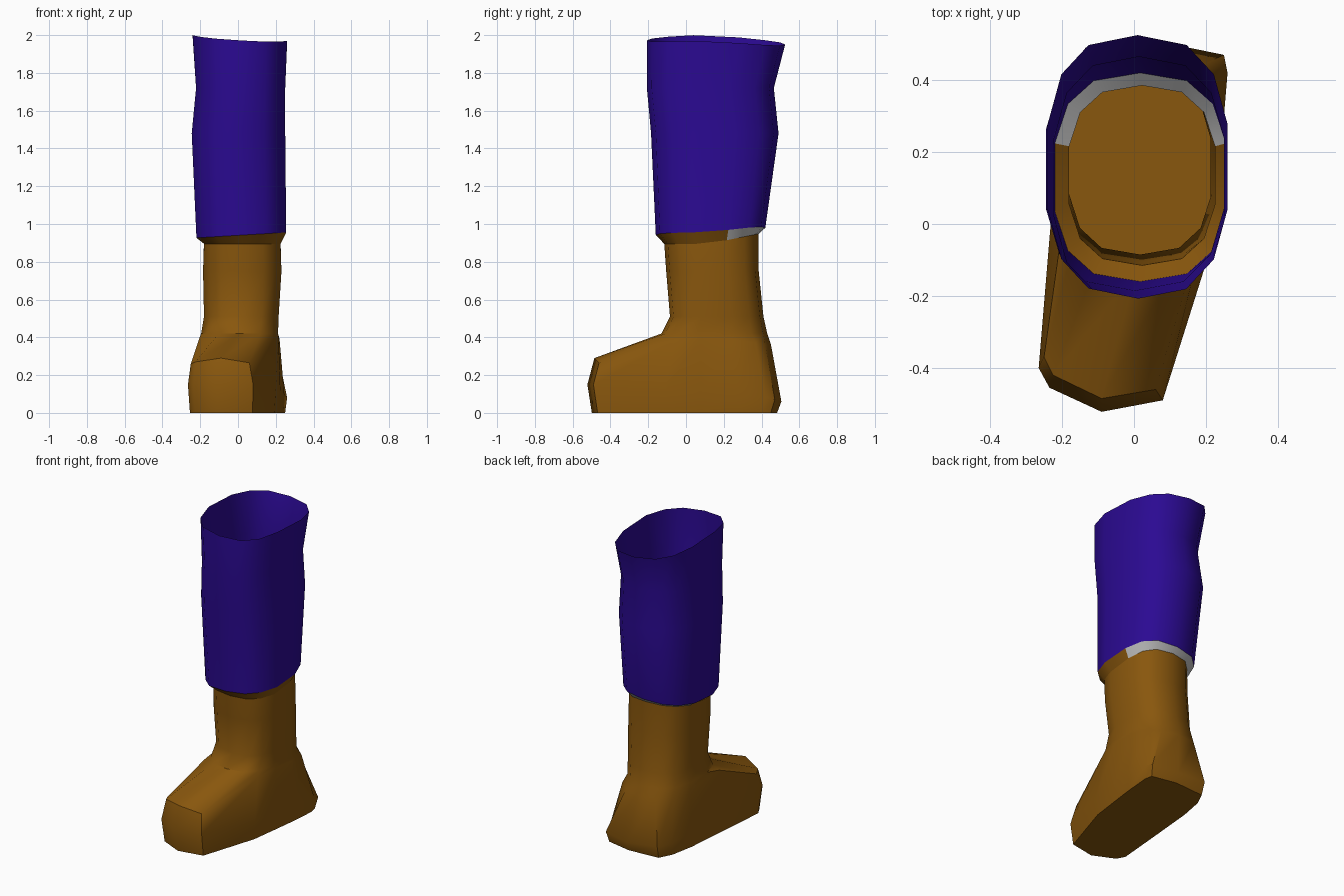
import bpy, bmesh, math

cube = bpy.data.objects.get("Cube")
if cube:
    bpy.data.objects.remove(cube)

SIDES = 14


def material(name, color):
    mat = bpy.data.materials.new(name)
    mat.use_nodes = True
    mat.diffuse_color = color
    mat.node_tree.nodes["Principled BSDF"].inputs["Base Color"].default_value = color
    return mat


purple = material("purple cloth", (0.024, 0.003, 0.29, 1))
brown = material("brown leather", (0.25, 0.095, 0.004, 1))
grey = material("pale grey lining", (0.55, 0.55, 0.55, 1))


def oval(x0, x1, y0, y1, height, power=0.75):
    """Squarish ring of points inside the given limits; height is a function of x, y."""
    ring = []
    for i in range(SIDES):
        a = math.radians(-90 + (i - 2) * 360 / SIDES)
        c, s = math.cos(a), math.sin(a)
        # widest points are pushed out so the flat sides reach the limits
        x = (x0 + x1) / 2 + (x1 - x0) / 2 * math.copysign(min(1, 1.02 * abs(c) ** power), c)
        y = (y0 + y1) / 2 + (y1 - y0) / 2 * math.copysign(abs(s) ** power, s)
        ring.append((x, y, height(x, y)))
    return ring


def level(z):
    return lambda x, y: z


def loft(name, rings, mats, floor=False, rule=None):
    bm = bmesh.new()
    loops = [[bm.verts.new(p) for p in ring] for ring in rings]
    for low, high in zip(loops, loops[1:]):
        for i in range(SIDES):
            j = (i + 1) % SIDES
            bm.faces.new((low[i], low[j], high[j], high[i]))
    if floor:
        bm.faces.new(reversed(loops[0]))
    if rule:
        for face in bm.faces:
            face.material_index = rule(face.calc_center_median())
    mesh = bpy.data.meshes.new(name)
    bm.to_mesh(mesh)
    bm.free()
    for mat in mats:
        mesh.materials.append(mat)
    obj = bpy.data.objects.new(name, mesh)
    bpy.context.collection.objects.link(obj)
    bpy.ops.object.select_all(action='DESELECT')
    obj.select_set(True)
    bpy.context.view_layer.objects.active = obj
    bpy.ops.object.shade_smooth_by_angle(angle=math.radians(38))


# Foot outlines, starting at the toe and running round the heel
welt = [(-0.265, -0.40, 0.15), (-0.235, -0.455, 0.15), (-0.09, -0.522, 0.15),
        (0.08, -0.49, 0.15), (0.20, -0.11, 0.12), (0.225, 0.08, 0.10),
        (0.245, 0.24, 0.10), (0.26, 0.42, 0.08), (0.25, 0.47, 0.07),
        (0.08, 0.505, 0.06), (-0.135, 0.49, 0.08), (-0.18, 0.40, 0.08),
        (-0.21, 0.24, 0.10), (-0.235, -0.04, 0.12)]
sole = [(x * 0.96, y * 0.955, 0) for x, y, z in welt]
instep = [(-0.25, -0.37, 0.26), (-0.225, -0.42, 0.27), (-0.09, -0.485, 0.29),
          (0.06, -0.46, 0.265), (0.185, -0.06, 0.385), (0.215, 0.08, 0.40),
          (0.22, 0.24, 0.39), (0.20, 0.37, 0.37), (0.14, 0.42, 0.36),
          (0.03, 0.45, 0.36), (-0.09, 0.44, 0.36), (-0.165, 0.37, 0.37),
          (-0.20, 0.24, 0.38), (-0.205, -0.05, 0.395)]


def cuff_height(x, y):
    return 0.895 + 0.2 * max(0, y - 0.12)


def hem_height(x, y):
    return 0.94 + 0.06 * x + 0.13 * max(0, y - 0.12)


def waist_height(x, y):
    return 1.985 - 0.06 * x - 0.09 * max(0, y - 0.15) + 0.06 * min(0, y)


cuff = oval(-0.18, 0.225, -0.115, 0.385, cuff_height)
hem = oval(-0.22, 0.255, -0.16, 0.42, hem_height)

# Boot with foot and open shaft
loft("boot", [sole, welt, instep,
              oval(-0.195, 0.212, -0.13, 0.43, level(0.42)),
              oval(-0.18, 0.215, -0.085, 0.41, level(0.51)),
              oval(-0.185, 0.23, -0.105, 0.385, level(0.75)),
              cuff], [brown], floor=True)

# Turned ledge joining shaft and trouser hem, lined at the back
loft("boot_cuff", [cuff, hem], [brown, grey], rule=lambda c: int(c.y > 0.2))

# Open trouser leg
loft("trouser_leg", [hem,
                     oval(-0.245, 0.25, -0.185, 0.49, level(1.48)),
                     oval(-0.222, 0.25, -0.207, 0.465, level(1.72)),
                     oval(-0.24, 0.26, -0.207, 0.525, waist_height)],
     [purple])
